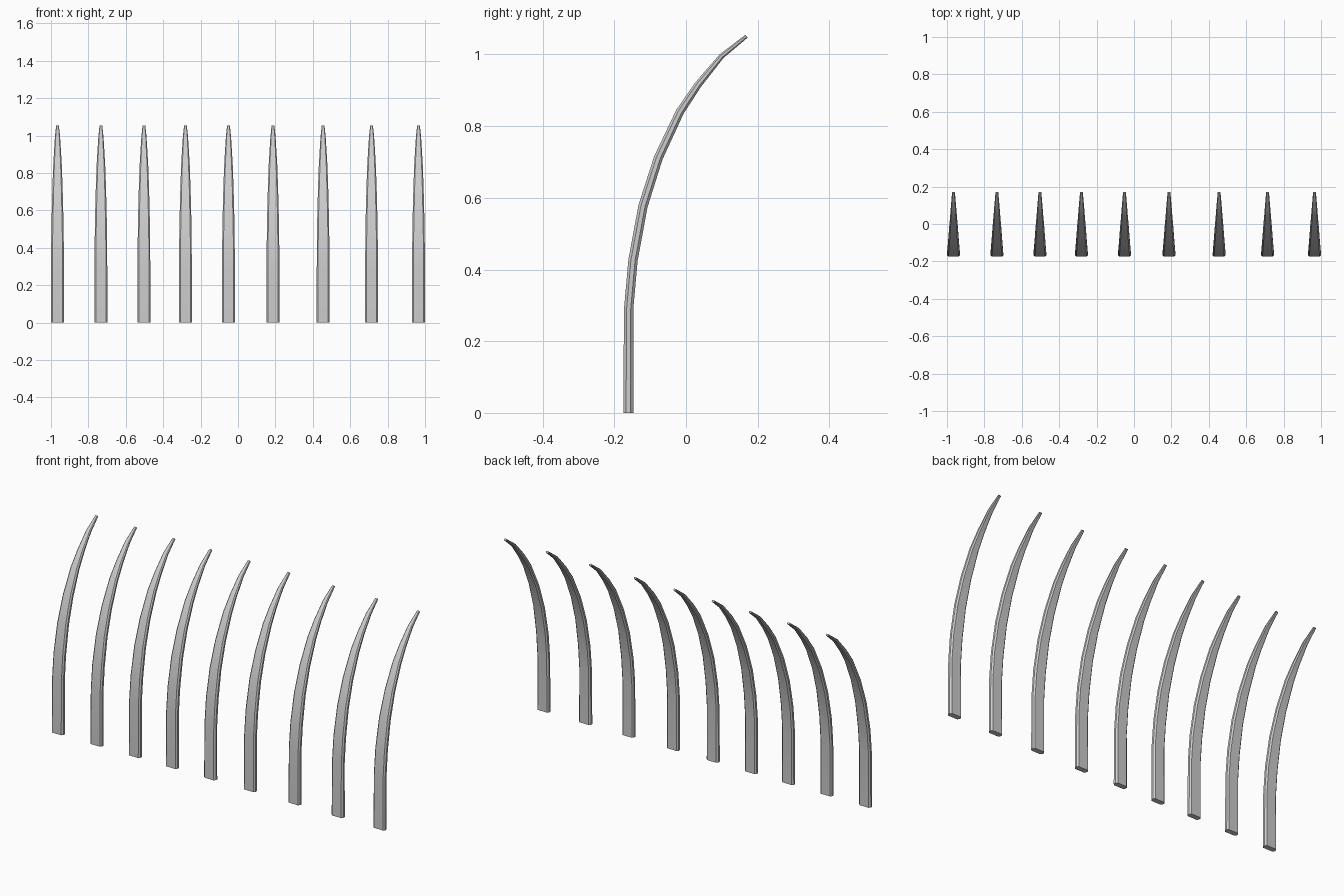
import bpy, bmesh, math
from mathutils import Vector

if "Cube" in bpy.data.objects:
    bpy.data.objects.remove(bpy.data.objects["Cube"])

# side-view centre line: y, z, width across x, thickness
RINGS = [(-0.161, 0.0, 0.070, 0.028), (-0.160, 0.29, 0.068, 0.026),
         (-0.148, 0.425, 0.067, 0.026), (-0.120, 0.577, 0.062, 0.026),
         (-0.077, 0.712, 0.055, 0.025), (-0.017, 0.840, 0.046, 0.023),
         (0.034, 0.916, 0.037, 0.020), (0.099, 0.995, 0.027, 0.015),
         (0.169, 1.051, 0.015, 0.010)]
# positions along the row
XS = [-0.965, -0.733, -0.503, -0.281, -0.051, 0.187, 0.455, 0.714, 0.965]


def section(w, t):
    # rectangle with cut corners
    a, b, c = w / 2, t / 2, 0.28 * t
    return [(-a + c, -b), (a - c, -b), (a, -b + c), (a, b - c),
            (a - c, b), (-a + c, b), (-a, b - c), (-a, -b + c)]


def make_spike_mesh():
    bm = bmesh.new()
    rows = []
    pts = [Vector((0, r[0], r[1])) for r in RINGS]
    for i, (y, z, w, t) in enumerate(RINGS):
        d = (pts[min(i + 1, len(pts) - 1)] - pts[max(i - 1, 0)]).normalized()
        n = Vector((0, d.z, -d.y))
        rows.append([bm.verts.new(pts[i] + Vector((u, 0, 0)) + n * v)
                     for u, v in section(w, t)])
    for lo, hi in zip(rows, rows[1:]):
        for k in range(8):
            j = (k + 1) % 8
            bm.faces.new((lo[k], lo[j], hi[j], hi[k]))
    bm.faces.new(rows[0][::-1])
    bm.faces.new(rows[-1])
    bmesh.ops.recalc_face_normals(bm, faces=bm.faces)
    mesh = bpy.data.meshes.new("curved_spike")
    bm.to_mesh(mesh)
    bm.free()
    return mesh


# row of curved spikes sharing one mesh
mesh = make_spike_mesh()
mesh.shade_smooth()
mesh.set_sharp_from_angle(angle=math.radians(40))
for i, x in enumerate(XS):
    spike = bpy.data.objects.new(f"curved_spike_{i + 1}", mesh)
    spike.location.x = x
    bpy.context.collection.objects.link(spike)
